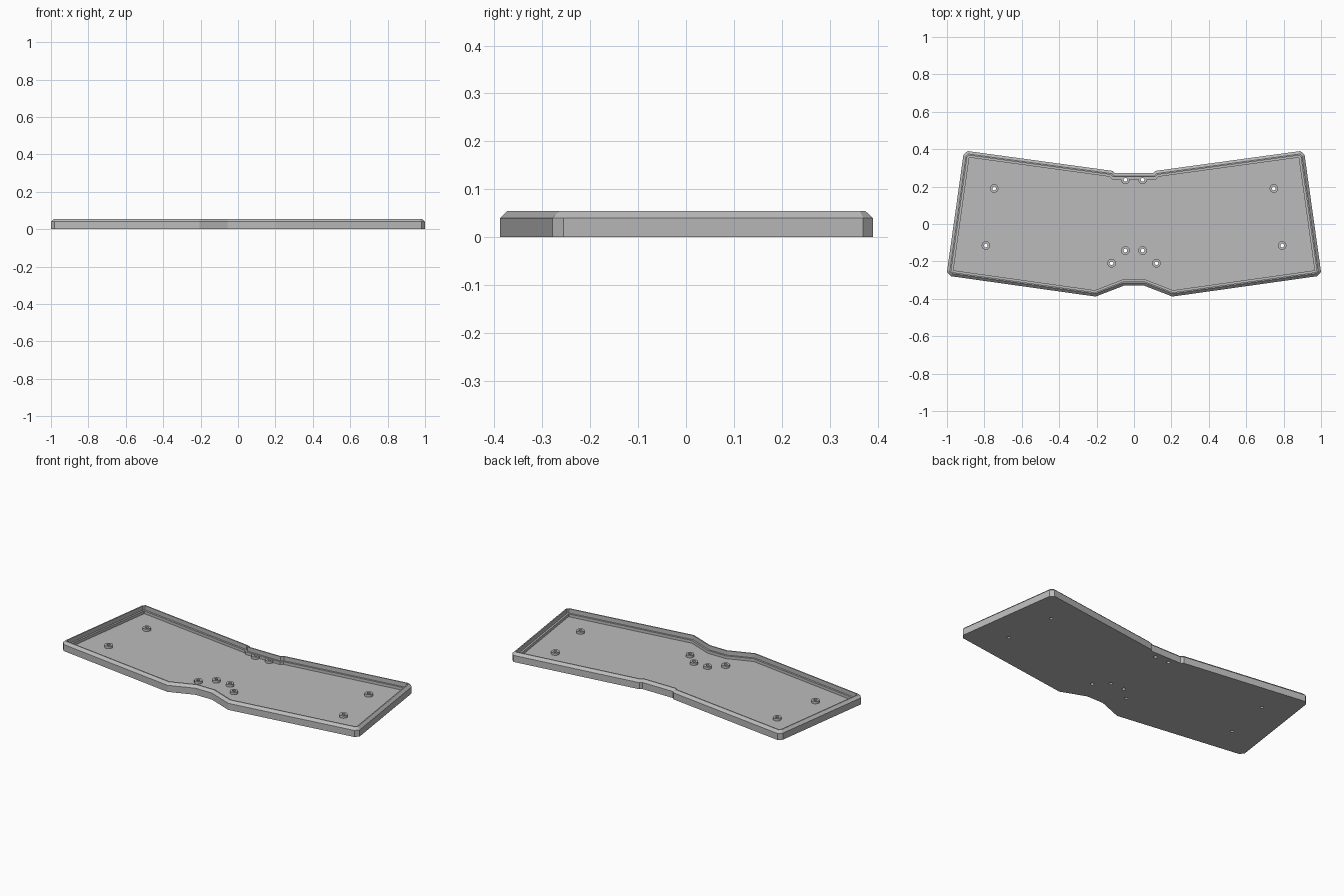
import bpy, bmesh, math
from mathutils import Vector

if "Cube" in bpy.data.objects:
    bpy.data.objects.remove(bpy.data.objects["Cube"])

grey = bpy.data.materials.new("plain grey")
grey.use_nodes = True
grey.diffuse_color = (0.5, 0.5, 0.5, 1)
grey.node_tree.nodes["Principled BSDF"].inputs["Base Color"].default_value = (0.5, 0.5, 0.5, 1)

FLOOR = 0.012
POST_TOP = 0.027
HOLE_R = 0.01
POST_R = 0.023


def inset(points, d):
    """Move every edge of a counter-clockwise outline inward by d."""
    result = []
    for i, p in enumerate(points):
        a = (p - points[i - 1]).normalized()
        b = (points[(i + 1) % len(points)] - p).normalized()
        na, nb = Vector((-a.y, a.x)), Vector((-b.y, b.x))
        result.append(p + (na + nb) * d / (1 + na.dot(nb)))
    return result


def circle(x, y, r, n=24):
    return [Vector((x + r * math.cos(math.tau * i / n), y + r * math.sin(math.tau * i / n)))
            for i in range(n)]


def loft(bm, sections, closed=False):
    """Join (outline, z) sections with quads; cap both ends unless closed."""
    rings = [[bm.verts.new((p.x, p.y, z)) for p in pts] for pts, z in sections]
    pairs = list(zip(rings, rings[1:]))
    if closed:
        pairs.append((rings[-1], rings[0]))
    else:
        bm.faces.new(rings[0][::-1])
        bm.faces.new(rings[-1])
    for low, high in pairs:
        for i in range(len(low)):
            j = (i + 1) % len(low)
            bm.faces.new((low[i], low[j], high[j], high[i]))


def make_object(name, bm):
    bmesh.ops.recalc_face_normals(bm, faces=bm.faces)
    mesh = bpy.data.meshes.new(name)
    bm.to_mesh(mesh)
    bm.free()
    mesh.materials.append(grey)
    obj = bpy.data.objects.new(name, mesh)
    bpy.context.collection.objects.link(obj)
    return obj


# Outline: left half from front to back, mirrored
half = [Vector(p) for p in (
    (0.055, -0.33), (0.205, -0.388), (0.98, -0.279), (1.0, -0.256),
    (0.912, 0.37), (0.89, 0.39), (0.115, 0.284), (0.103, 0.272))]
outline = half + [Vector((-p.x, p.y)) for p in reversed(half)]

# Tray: chamfered rim, stepped inner ledge and floor
bm = bmesh.new()
loft(bm, [(inset(outline, d), z) for d, z in (
    (0, 0), (0, 0.04), (0.015, 0.055), (0.022, 0.055),
    (0.022, 0.029), (0.033, 0.029), (0.033, FLOOR))])
tray = make_object("tray", bm)

# Screw positions, mirrored
spots = [(side * x, y) for side in (1, -1) for x, y in (
    (0.748, 0.19), (0.792, -0.115), (0.046, 0.236), (0.046, -0.142), (0.12, -0.21))]

# Screw holes through the floor
bm = bmesh.new()
for x, y in spots:
    loft(bm, [(circle(x, y, HOLE_R), -0.02), (circle(x, y, HOLE_R), 0.04)])
cutter = make_object("hole_cutter", bm)
cutter.hide_render = True
cut = tray.modifiers.new("screw_holes", 'BOOLEAN')
cut.operation = 'DIFFERENCE'
cut.solver = 'EXACT'
cut.object = cutter
bpy.context.view_layer.objects.active = tray
bpy.ops.object.modifier_apply(modifier=cut.name)
bpy.data.objects.remove(cutter)

# Hollow screw posts
bm = bmesh.new()
for x, y in spots:
    loft(bm, [(circle(x, y, r), z) for r, z in (
        (POST_R, FLOOR - 0.002), (POST_R, POST_TOP),
        (HOLE_R, POST_TOP), (HOLE_R, FLOOR - 0.002))], closed=True)
posts = make_object("screw_posts", bm)
bpy.ops.object.select_all(action='DESELECT')
posts.select_set(True)
bpy.context.view_layer.objects.active = posts
bpy.ops.object.shade_smooth_by_angle(angle=math.radians(30))
